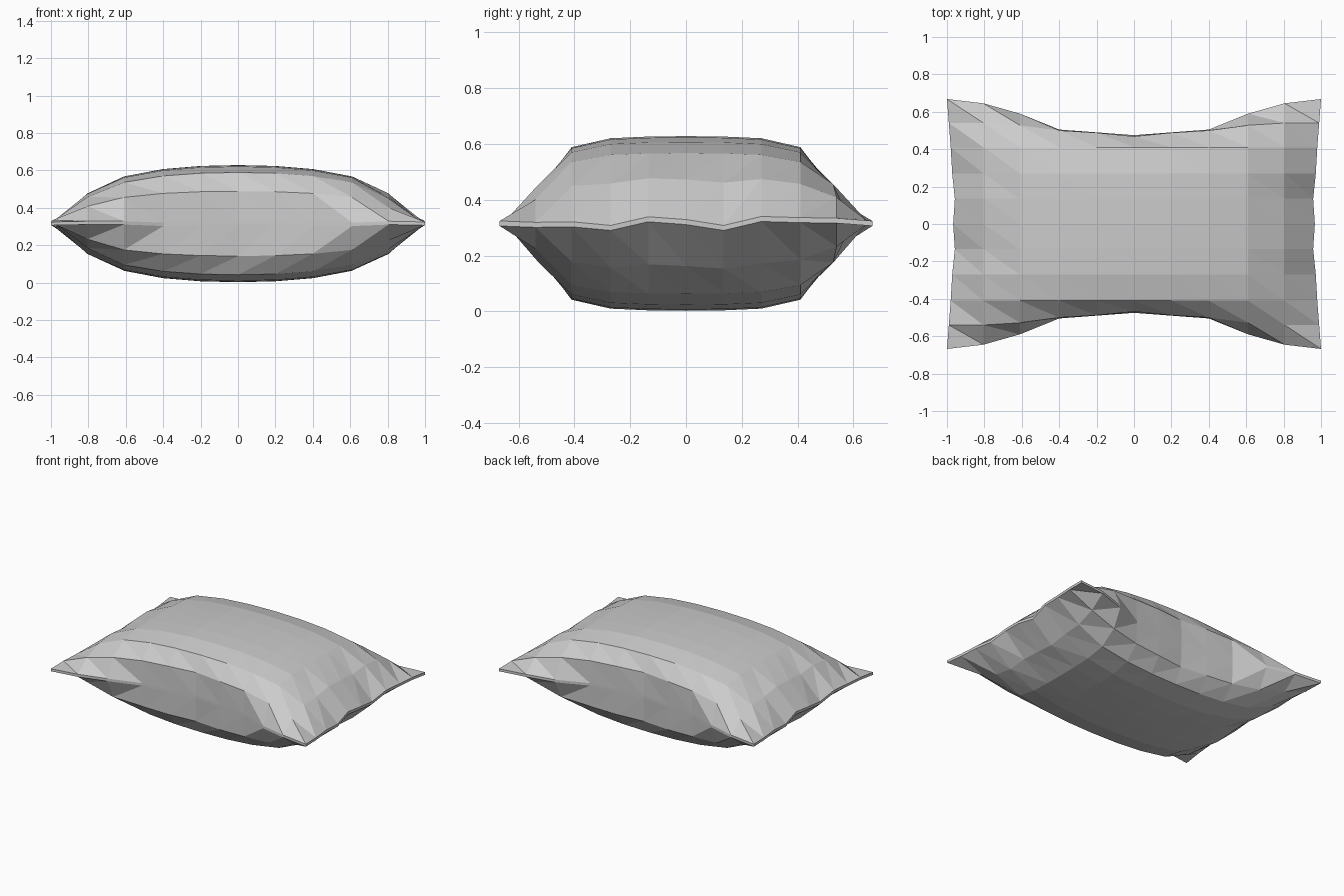
import bpy, bmesh

if "Cube" in bpy.data.objects:
    bpy.data.objects.remove(bpy.data.objects["Cube"])

# Half profiles, listed from the centre outwards
XS = [0, 0.2, 0.4, 0.61, 0.805, 1.0]               # columns
YS = [0, 0.135, 0.27, 0.41, 0.54, 0.668]           # rows
FX = [1, 0.985, 0.93, 0.80, 0.48, 0]               # puff along x
GY = [1, 0.995, 0.975, 0.87, 0.54, 0]              # puff along y
SEAM_Y = [0.475, 0.49, 0.505, 0.59, 0.645, 0.668]  # pinched long edge
ROW_Y = [0.468, 0.488, 0.50, 0.528, 0.54, 0.54]    # row beside the long edge
SEAM_X = [0.967, 0.958, 0.972, 0.98, 0.99, 1.0]    # pinched short edge
WAVE = [0, -0.005, -0.003, -0.016, 0.015, 0.005, -0.016, 0.016, 0.012, 0.01, 0]
MID, PUFF, BAND = 0.315, 0.305, 0.009


def point(i, j, side):
    """Position on the upper (side=1) or lower (side=-1) panel."""
    a, b = abs(i), abs(j)
    sx, sy = (1 if i > 0 else -1), (1 if j > 0 else -1)
    x = SEAM_X[b] if a == 5 else XS[a]
    y = SEAM_Y[a] if b == 5 else ROW_Y[a] if b == 4 else YS[b]
    z = MID + side * (BAND + (PUFF - 0.001) * FX[a] * GY[b])
    # gathered ripples along the short seams
    if a == 5:
        z += WAVE[j * sx + 5]
    elif a == 4:
        z += 0.5 * WAVE[j * sx + 5]
    # gentle ripples along the long seams
    if b == 5 and a < 5:
        z += 0.004 * (-1) ** (i // 2)
    return (sx * x, sy * y, z)


bm = bmesh.new()
R = range(-5, 6)
panel = {(i, j, s): bm.verts.new(point(i, j, s)) for i in R for j in R for s in (1, -1)}

# Upper and lower panels, split into triangles along one diagonal
for s in (1, -1):
    for i in range(-5, 5):
        for j in range(-5, 5):
            p, q, r, t = (panel[c + (s,)] for c in
                          ((i, j), (i + 1, j), (i + 1, j + 1), (i, j + 1)))
            bm.faces.new((p, q, t))
            bm.faces.new((q, r, t))

# Narrow seam band joining the panels
rim = ([(i, -5) for i in range(-5, 5)] + [(5, j) for j in range(-5, 5)]
       + [(i, 5) for i in range(5, -5, -1)] + [(-5, j) for j in range(5, -5, -1)])
for k, c in enumerate(rim):
    d = rim[(k + 1) % len(rim)]
    bm.faces.new((panel[c + (-1,)], panel[d + (-1,)], panel[d + (1,)], panel[c + (1,)]))

bmesh.ops.recalc_face_normals(bm, faces=bm.faces)
mesh = bpy.data.meshes.new("pillow")
bm.to_mesh(mesh)
bm.free()
pillow = bpy.data.objects.new("pillow", mesh)
bpy.context.collection.objects.link(pillow)
